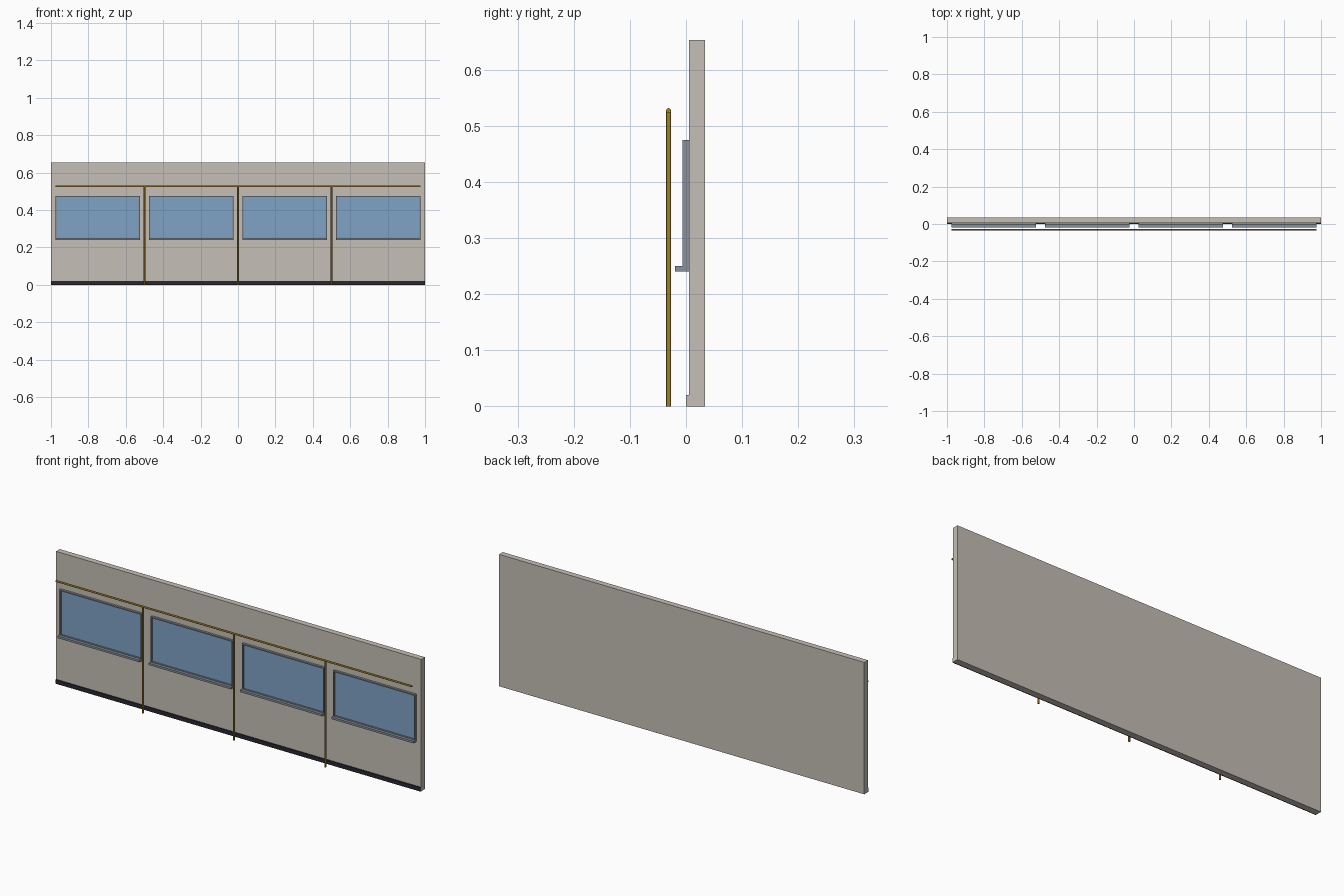
import bpy
import math

cube = bpy.data.objects.get("Cube")
if cube:
    bpy.data.objects.remove(cube, do_unlink=True)


def material(name, rgb):
    m = bpy.data.materials.new(name)
    m.use_nodes = True
    col = (*rgb, 1.0)
    m.diffuse_color = col
    m.node_tree.nodes["Principled BSDF"].inputs["Base Color"].default_value = col
    return m


WALL = material("warm_grey_wall", (0.56, 0.52, 0.465))
GLASS = material("blue_glass", (0.21, 0.36, 0.56))
FRAME = material("steel_grey_frame", (0.25, 0.285, 0.32))
DARK = material("dark_skirting", (0.022, 0.020, 0.030))
GOLD = material("brass_rail", (0.37, 0.22, 0.02))


def box(name, mat, x, y, z):
    """Box from (min, max) ranges along each axis."""
    bpy.ops.mesh.primitive_cube_add(size=1, location=[(a + b) / 2 for a, b in (x, y, z)])
    ob = bpy.context.object
    ob.name = name
    ob.scale = [b - a for a, b in (x, y, z)]
    bpy.ops.object.transform_apply(location=False, rotation=False, scale=True)
    ob.data.materials.append(mat)
    return ob


def rod(name, length, location, rotation=(0, 0, 0)):
    bpy.ops.mesh.primitive_cylinder_add(vertices=12, radius=0.0045, depth=length,
                                        location=location, rotation=rotation)
    ob = bpy.context.object
    ob.name = name
    ob.data.materials.append(GOLD)
    bpy.ops.object.shade_smooth_by_angle()


# Wall panel and skirting strip along its foot
box("wall_panel", WALL, (-1, 1), (0.005, 0.034), (0, 0.653))
skirting = box("skirting", DARK, (-1, 1), (0.0, 0.005), (0, 0.02))
skirting.data.materials.append(WALL)
for p in skirting.data.polygons:      # end caps match the wall
    if abs(p.normal.x) > 0.9:
        p.material_index = 1

# Four windows: slim raised frame, recessed pane, projecting sill
T = 0.006
Z0, Z1 = 0.25, 0.475
DEPTH = (-0.006, 0.005)
for i in range(4):
    cx = -0.75 + 0.5 * i
    l, r = cx - 0.225, cx + 0.225
    n = f"window_{i + 1}"
    box(n + "_frame_top", FRAME, (l, r), DEPTH, (Z1 - T, Z1))
    box(n + "_frame_bottom", FRAME, (l, r), DEPTH, (Z0 - 0.004, Z0 + 0.002))
    box(n + "_frame_right", FRAME, (l, l + T), DEPTH, (Z0, Z1 - T))
    box(n + "_frame_left", FRAME, (r - T, r), DEPTH, (Z0, Z1 - T))
    box(n + "_pane", GLASS, (l + T, r - T), (0.002, 0.005), (Z0, Z1 - T))
    box(n + "_sill", FRAME, (l, r), (-0.02, 0.005), (0.24, Z0))

# Brass handrail on three posts
RAIL_Y, RAIL_Z = -0.031, 0.527
rod("handrail", 1.95, (0, RAIL_Y, RAIL_Z), (0, math.pi / 2, 0))
for i, x in enumerate((-0.5, 0, 0.5)):
    rod(f"rail_post_{i + 1}", RAIL_Z, (x, RAIL_Y, RAIL_Z / 2))
